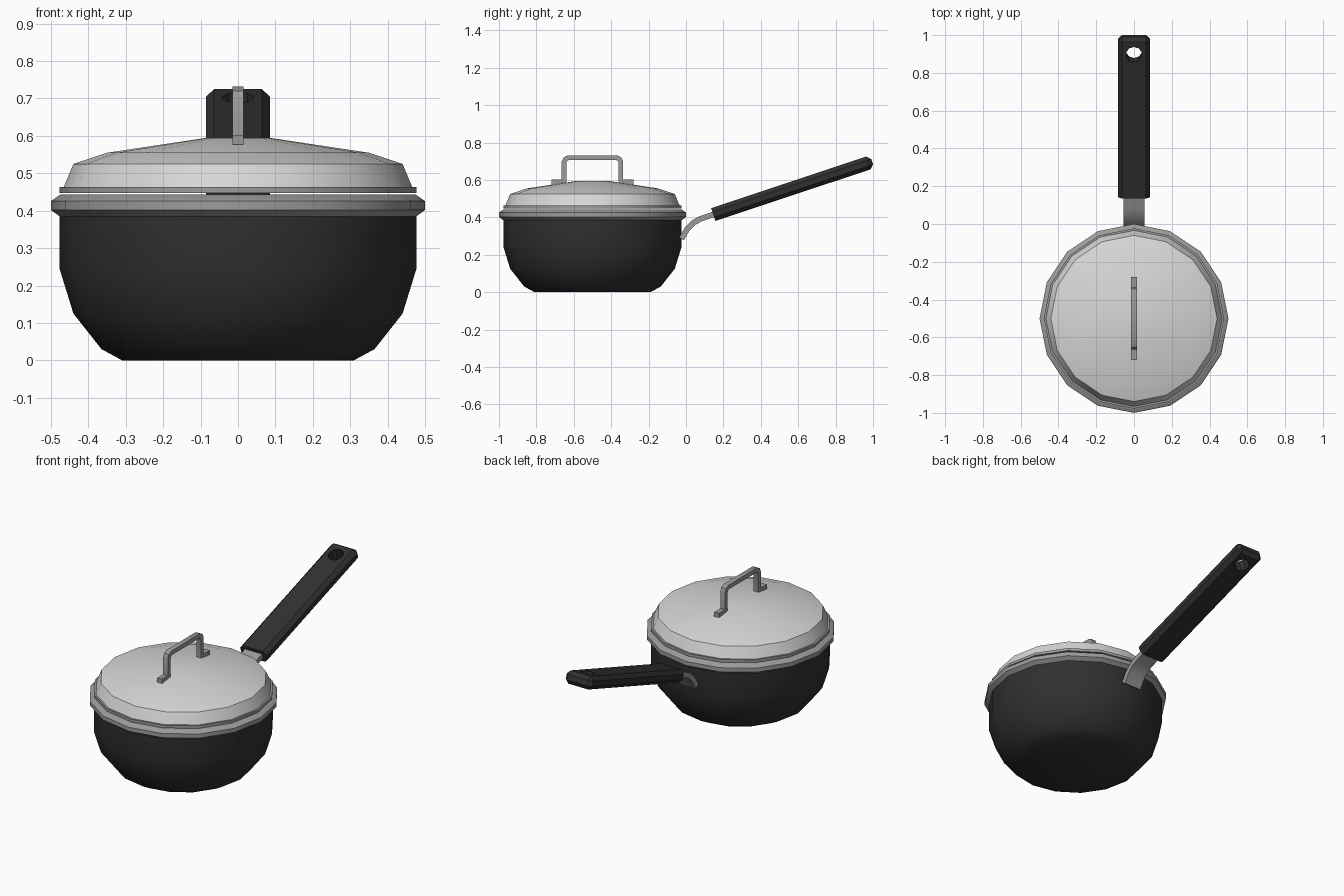
import bpy, bmesh, math
from mathutils import Vector, Matrix

if "Cube" in bpy.data.objects:
    bpy.data.objects.remove(bpy.data.objects["Cube"])

SIDES = 16
CY = -0.5  # pot centre in y


def material(name, rgb):
    m = bpy.data.materials.new(name)
    m.diffuse_color = (*rgb, 1)
    m.use_nodes = True
    m.node_tree.nodes["Principled BSDF"].inputs["Base Color"].default_value = m.diffuse_color
    return m


BLACK = material("black coating", (0.03, 0.03, 0.03))
STEEL = material("grey steel", (0.33, 0.33, 0.33))
LIGHT = material("light metal", (0.68, 0.68, 0.68))


def finish(name, bm, mat, smooth=True):
    bmesh.ops.remove_doubles(bm, verts=bm.verts, dist=1e-5)
    bmesh.ops.recalc_face_normals(bm, faces=bm.faces)
    me = bpy.data.meshes.new(name)
    bm.to_mesh(me)
    bm.free()
    me.materials.append(mat)
    ob = bpy.data.objects.new(name, me)
    bpy.context.collection.objects.link(ob)
    bpy.ops.object.select_all(action='DESELECT')
    bpy.context.view_layer.objects.active = ob
    ob.select_set(True)
    if smooth:
        bpy.ops.object.shade_smooth_by_angle(angle=math.radians(35))
    return ob


def lathe(name, profile, mat, closed=False):
    """Spin an (r, z) profile round the pot axis."""
    bm = bmesh.new()
    pts = profile + profile[:1] if closed else profile
    vs = [bm.verts.new((r, CY, z)) for r, z in pts]
    es = [bm.edges.new(p) for p in zip(vs, vs[1:])]
    bmesh.ops.spin(bm, geom=vs + es, cent=(0, CY, 0), axis=(0, 0, 1),
                   angle=math.tau, steps=SIDES)
    bmesh.ops.remove_doubles(bm, verts=bm.verts, dist=1e-5)
    return finish(name, bm, mat)


def strip(name, path, half_w, thick, mat):
    """Sweep a flat bar along a (y, z) path with mitred corners."""
    bm = bmesh.new()
    P = [Vector(p) for p in path]
    rings = []
    for i, p in enumerate(P):
        a = (p - P[max(i - 1, 0)]).normalized()
        b = (P[min(i + 1, len(P) - 1)] - p).normalized()
        t = (a + b).normalized()
        n = Vector((-t.y, t.x))
        ref = b if b.length else a
        n *= thick / 2 / max(0.4, t.dot(ref))
        rings.append([bm.verts.new((x, *(p + n * s)))
                      for x, s in ((-half_w, -1), (half_w, -1), (half_w, 1), (-half_w, 1))])
    for r, q in zip(rings, rings[1:]):
        for i in range(4):
            j = (i + 1) % 4
            bm.faces.new((r[i], r[j], q[j], q[i]))
    bm.faces.new(rings[0])
    bm.faces.new(rings[-1])
    return finish(name, bm, mat)


# Pot body, hollow
lathe("pot_body", [(0, 0), (0.31, 0), (0.365, 0.03), (0.44, 0.125), (0.477, 0.245),
                   (0.477, 0.39), (0.465, 0.39), (0.465, 0.248), (0.43, 0.135),
                   (0.36, 0.042), (0.305, 0.014), (0, 0.014)], BLACK)

# Rolled steel rim
lathe("pot_rim", [(0.477, 0.385), (0.5, 0.402), (0.5, 0.426), (0.475, 0.443),
                  (0.462, 0.443), (0.462, 0.385)], STEEL, closed=True)

# Lid dome and its edge band
lathe("lid", [(0, 0.595), (0.09, 0.594), (0.35, 0.555), (0.44, 0.525), (0.466, 0.463),
              (0.455, 0.463), (0.43, 0.517), (0.345, 0.545), (0.09, 0.584), (0, 0.585)], LIGHT)
lathe("lid_band", [(0.477, 0.447), (0.477, 0.463), (0.455, 0.463), (0.455, 0.447)],
      STEEL, closed=True)

# Lid handle: mirrored half path about the pot axis
half = [(-0.72, 0.589), (-0.652, 0.589), (-0.652, 0.695), (-0.645, 0.711), (-0.628, 0.719)]
strip("lid_handle", half + [(2 * CY - y, z) for y, z in reversed(half)], 0.015, 0.025, STEEL)

# Curved strap joining pot and grip
strip("handle_strap", [(-0.024, 0.285), (0.005, 0.335), (0.04, 0.372), (0.08, 0.393),
                       (0.19, 0.43)], 0.055, 0.03, STEEL)

# Grip: chamfered bar with a hanging hole
L, W, H, C = 0.895, 0.085, 0.036, 0.021
bm = bmesh.new()
bmesh.ops.create_cube(bm, size=1, matrix=Matrix.Translation((0, L / 2, 0))
                      @ Matrix.Diagonal((2 * W, L, 2 * H, 1)))
edges = [e for e in bm.edges if max(v.co.y for v in e.verts) > L - 0.01]
bmesh.ops.bevel(bm, geom=edges, offset=C, segments=1, affect='EDGES', profile=0.5)
grip = finish("handle_grip", bm, BLACK, smooth=False)

bm = bmesh.new()
bmesh.ops.create_cone(bm, cap_ends=True, segments=10, radius1=0.043, radius2=0.043,
                      depth=0.3, matrix=Matrix.Translation((0, 0.803, 0)))
cutter = finish("hole_cutter", bm, BLACK, smooth=False)
mod = grip.modifiers.new("hole", 'BOOLEAN')
mod.operation = 'DIFFERENCE'
mod.solver = 'EXACT'
mod.object = cutter
bpy.context.view_layer.objects.active = grip
bpy.ops.object.modifier_apply(modifier="hole")
bpy.data.objects.remove(cutter)
grip.data.transform(Matrix.Translation((0, 0.146, 0.415))
                    @ Matrix.Rotation(math.radians(18.4), 4, 'X'))
